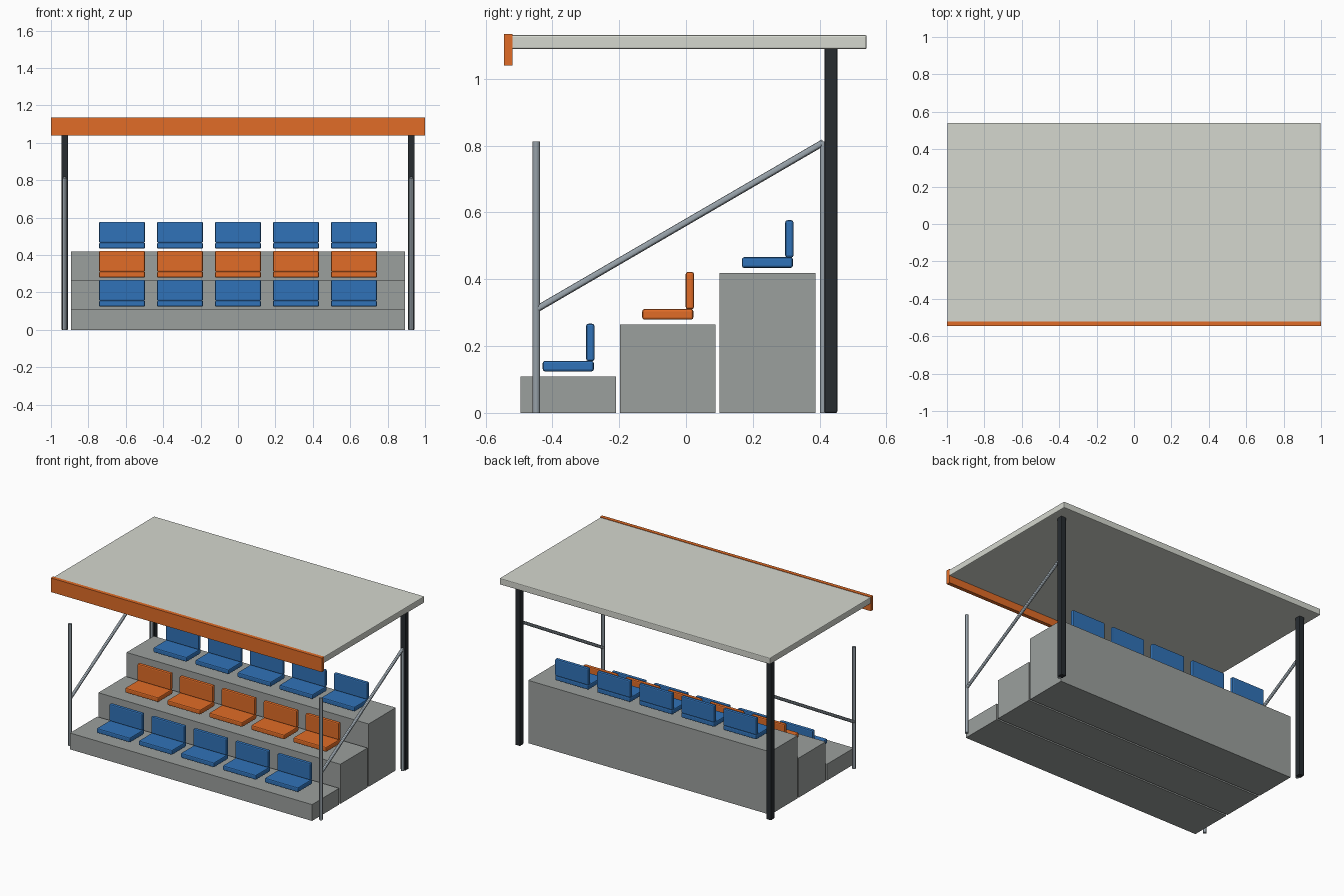
import bpy
from mathutils import Vector

if "Cube" in bpy.data.objects:
    bpy.data.objects.remove(bpy.data.objects["Cube"])


def mat(name, rgb):
    m = bpy.data.materials.new(name)
    m.diffuse_color = (*rgb, 1)
    m.use_nodes = True
    m.node_tree.nodes["Principled BSDF"].inputs["Base Color"].default_value = m.diffuse_color
    return m


BLUE = mat("blue_plastic", (0.03, 0.17, 0.48))
ORANGE = mat("orange_plastic", (0.75, 0.15, 0.02))
ROOF = mat("roof_panel", (0.66, 0.68, 0.62))
CONCRETE = mat("concrete", (0.33, 0.35, 0.34))
DARK = mat("dark_steel", (0.02, 0.025, 0.03))
STEEL = mat("rail_steel", (0.32, 0.37, 0.41))


def box(name, x, y, z, material, bevel=0):
    """Box from (min, max) ranges, optionally with chamfered edges."""
    bpy.ops.mesh.primitive_cube_add(size=1, location=[(a + b) / 2 for a, b in (x, y, z)])
    o = bpy.context.object
    o.name = name
    o.scale = [b - a for a, b in (x, y, z)]
    bpy.ops.object.transform_apply(location=False, rotation=False, scale=True)
    o.data.materials.append(material)
    if bevel:
        mod = o.modifiers.new("bevel", "BEVEL")
        mod.width = bevel
        mod.segments = 2
    return o


def tube(name, p, q, r, material):
    """Round tube between two points."""
    p, q = Vector(p), Vector(q)
    bpy.ops.mesh.primitive_cylinder_add(vertices=12, radius=r, depth=(q - p).length,
                                        location=(p + q) / 2)
    o = bpy.context.object
    o.name = name
    o.rotation_euler = (q - p).to_track_quat("Z", "Y").to_euler()
    o.data.materials.append(material)
    bpy.ops.object.shade_smooth_by_angle()
    return o


# Stepped tiers, each with a row of five seats
for row in range(3):
    y0 = -0.495 + 0.298 * row
    top = 0.109 + 0.155 * row
    box(f"tier_{row + 1}", (-0.893, 0.893), (y0, y0 + 0.286), (0, top), CONCRETE)
    colour = ORANGE if row == 1 else BLUE
    for i in range(5):
        cx = (i - 2) * 0.31
        xr = (cx - 0.123, cx + 0.123)
        box(f"seat_pan_{row + 1}_{i + 1}", xr, (y0 + 0.066, y0 + 0.219),
            (top + 0.015, top + 0.047), colour, 0.007)
        box(f"seat_back_{row + 1}_{i + 1}", xr, (y0 + 0.196, y0 + 0.221),
            (top + 0.046, top + 0.158), colour, 0.007)

# Roof slab and front fascia
box("roof", (-0.998, 0.998), (-0.53, 0.541), (1.089, 1.131), ROOF, 0.005)
box("roof_fascia", (-1, 1), (-0.545, -0.52), (1.04, 1.134), ORANGE)

# Roof columns and side handrails
for side, s in (("left", -1), ("right", 1)):
    x = s * 0.926
    box(f"{side}_roof_column", (x - 0.018, x + 0.018), (0.415, 0.453), (0, 1.095), DARK, 0.004)
    tube(f"{side}_front_rail_post", (x, -0.448, 0), (x, -0.448, 0.812), 0.011, STEEL)
    tube(f"{side}_rear_rail_post", (x, 0.412, 0), (x, 0.412, 0.812), 0.011, STEEL)
    tube(f"{side}_handrail", (x, -0.448, 0.31), (x, 0.412, 0.81), 0.010, STEEL)
